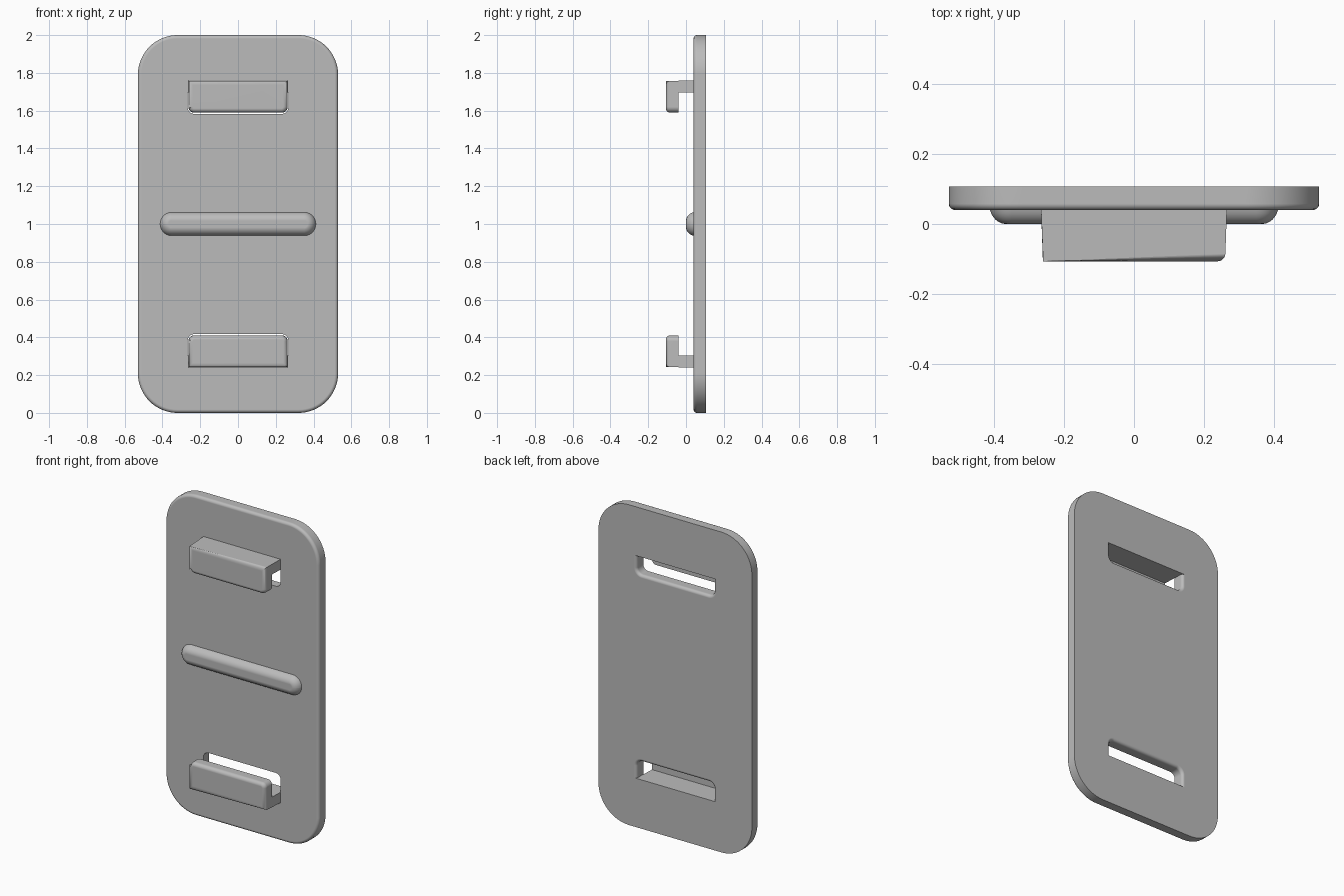
import bpy, bmesh, math

cube = bpy.data.objects.get("Cube")
if cube:
    bpy.data.objects.remove(cube, do_unlink=True)

grey = bpy.data.materials.new("plain grey")
grey.use_nodes = True
grey.diffuse_color = (0.5, 0.5, 0.5, 1)
grey.node_tree.nodes["Principled BSDF"].inputs["Base Color"].default_value = grey.diffuse_color


def make(name, bm, flip=False):
    """Turn a bmesh into an object, optionally mirrored about mid height."""
    if flip:
        for v in bm.verts:
            v.co.z = 2 - v.co.z
    bmesh.ops.recalc_face_normals(bm, faces=bm.faces)
    mesh = bpy.data.meshes.new(name)
    bm.to_mesh(mesh)
    bm.free()
    mesh.materials.append(grey)
    ob = bpy.data.objects.new(name, mesh)
    bpy.context.collection.objects.link(ob)
    return ob


def smooth(ob):
    bpy.ops.object.select_all(action='DESELECT')
    ob.select_set(True)
    bpy.context.view_layer.objects.active = ob
    bpy.ops.object.shade_smooth_by_angle(angle=math.radians(32))
    mod = ob.modifiers.new("even shading", 'WEIGHTED_NORMAL')
    mod.keep_sharp = True


def outline(hw, z0, z1, r_low, r_top, n=10):
    """Rounded rectangle in x and z; zero radius gives a square corner."""
    pts = []
    corners = [(1, z1, -1, r_top), (-1, z1, -1, r_top), (-1, z0, 1, r_low), (1, z0, 1, r_low)]
    for i, (sx, z, sz, r) in enumerate(corners):
        steps = n if r else 0
        for k in range(steps + 1):
            a = math.pi / 2 * (i + k / max(steps, 1))
            pts.append((sx * (hw - r) + r * math.cos(a), z + sz * r + r * math.sin(a)))
    return pts


def loft(rings):
    """Closed solid through a list of (y, outline) rings."""
    bm = bmesh.new()
    loops = [[bm.verts.new((x, y, z)) for x, z in pts] for y, pts in rings]
    for a, b in zip(loops, loops[1:]):
        for i in range(len(a)):
            j = (i + 1) % len(a)
            bm.faces.new((a[i], a[j], b[j], b[i]))
    bm.faces.new(loops[0])
    bm.faces.new(loops[-1])
    return bm


def fillet(r, n=5):
    """Pairs of (depth, inset) along a quarter round."""
    angles = [math.pi / 2 * k / n for k in range(n + 1)]
    return [(r * (1 - math.cos(a)), r * (1 - math.sin(a))) for a in angles]


FRONT, BACK = 0.04, 0.107

# Back plate with a rounded front rim
rings = [(FRONT + d, outline(0.53 - s, s, 2 - s, 0.21 - s, 0.21 - s, 16)) for d, s in fillet(0.018)]
rings.append((BACK, rings[-1][1]))
plate = make("back_plate", loft(rings))

# Slots behind the hooks, flared towards the back on three sides
for flip in (False, True):
    def slot(y, f):
        return y, outline(0.267 + f, 1.583 - f, 1.695, 0.035 + f, 0)
    R = 0.018
    rings = [slot(0, 0)] + [slot(BACK - R + R * math.sin(a), R * (1 - math.cos(a)))
                            for a in [math.pi / 2 * k / 5 for k in range(6)]]
    rings.append(slot(BACK + 0.05, R))
    cutter = make("slot_cutter", loft(rings), flip)
    cutter.hide_render = True
    mod = plate.modifiers.new("slot", 'BOOLEAN')
    mod.operation = 'DIFFERENCE'
    mod.solver = 'EXACT'
    mod.object = cutter
    bpy.context.view_layer.objects.active = plate
    bpy.ops.object.modifier_apply(modifier=mod.name)
    bpy.data.objects.remove(cutter, do_unlink=True)
smooth(plate)

# Centre rib with a domed section and round ends
section = [(FRONT, 0), (0.03, 0.003), (0.02, 0.009), (0.012, 0.016),
           (0.006, 0.024), (0.002, 0.033), (0, 0.043)]
rib = make("centre_rib", loft([(y, outline(0.412 - s, 0.938 + s, 1.062 - s, 0.0615 - s, 0.0615 - s))
                               for y, s in section]))
smooth(rib)

# Hooks: an arm with a lip turned towards the middle
TIP, INNER = -0.107, -0.04
for name, flip in (("upper_hook", False), ("lower_hook", True)):
    profile = [(FRONT, 1.76), (TIP, 1.757), (TIP, 1.59), (INNER, 1.59), (INNER, 1.695), (FRONT, 1.695)]
    bm = bmesh.new()
    sides = [[bm.verts.new((s * (0.266 + (y - FRONT) * 0.035), y, z)) for y, z in profile] for s in (-1, 1)]
    for i in range(len(profile)):
        j = (i + 1) % len(profile)
        bm.faces.new((sides[0][i], sides[0][j], sides[1][j], sides[1][i]))
    for side in sides:
        bm.faces.new(side)
    # round the lip corners, then the rim of the front face
    low = [e for e in bm.edges if all(v.co.z < 1.6 for v in e.verts)
           and abs(e.verts[0].co.y - e.verts[1].co.y) > 0.01]
    bmesh.ops.bevel(bm, geom=low, offset=0.03, segments=6, profile=0.5, affect='EDGES')
    rim = [e for e in bm.edges if all(v.co.y < TIP + 0.001 for v in e.verts)]
    bmesh.ops.bevel(bm, geom=rim, offset=0.022, segments=5, profile=0.5, affect='EDGES')
    smooth(make(name, bm, flip))
